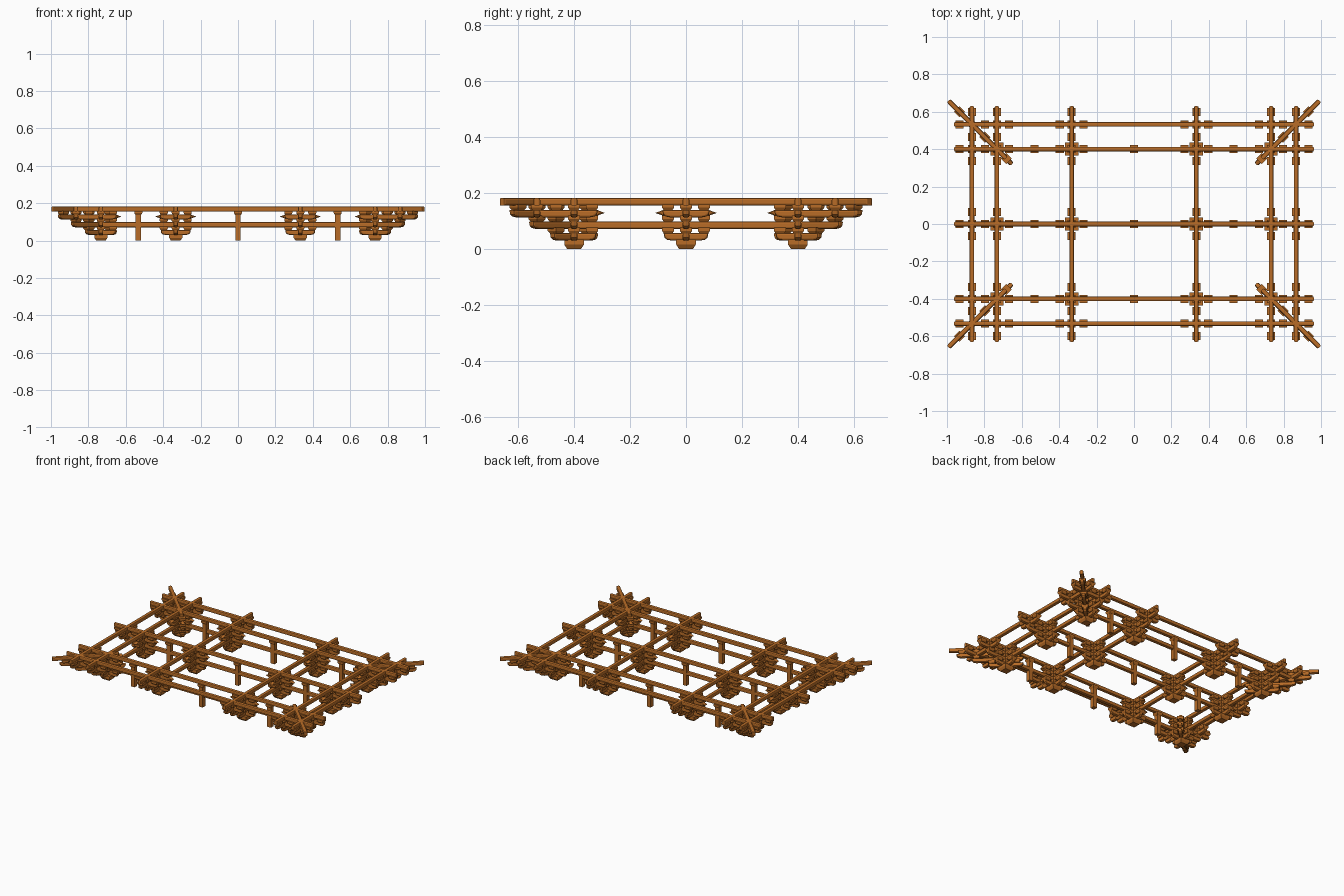
import bpy, bmesh, math
from mathutils import Matrix, Vector

if "Cube" in bpy.data.objects:
    bpy.data.objects.remove(bpy.data.objects["Cube"])

COLS, ROWS = (-0.733, -0.333, 0.333, 0.733), (-0.4, 0.0, 0.4)
Z1, Z2, Z3, Z4 = 0.043, 0.085, 0.126, 0.168      # centre heights of the tiers
H, W, STEP = 0.0135, 0.0125, 0.133               # half height, half width, overhang

wood = bpy.data.materials.new("wood")
wood.diffuse_color = (0.48, 0.15, 0.02, 1)
wood.use_nodes = True
wood.node_tree.nodes["Principled BSDF"].inputs["Base Color"].default_value = wood.diffuse_color


def finish(name, bm):
    bmesh.ops.recalc_face_normals(bm, faces=bm.faces)
    me = bpy.data.meshes.new(name)
    bm.to_mesh(me)
    bm.free()
    me.materials.append(wood)
    ob = bpy.data.objects.new(name, me)
    bpy.context.collection.objects.link(ob)
    return ob


def end_profile(kind, e):
    # end outline from underside to top, for an end pointing along +s
    if kind == "round":
        return [(e - .03, -H), (e - .012, -H * .75), (e - .003, -H * .2), (e, H)]
    if kind == "point":
        return [(e - .045, -H), (e, H * .2), (e - .03, H)]
    return [(e, -H), (e, H)]


def arm(bm, x, y, ang, a, b, z, ka="flat", kb="flat"):
    # side outline extruded across the width, long edges rounded
    right = end_profile(kb, b)
    left = [(-s, h) for s, h in end_profile(ka, -a)][::-1]
    rot = Matrix.Translation((x, y, z)) @ Matrix.Rotation(ang, 4, "Z")
    sides = [[bm.verts.new(rot @ Vector((s, t, h))) for s, h in right + left] for t in (-W, W)]
    n = len(sides[0])
    faces = [bm.faces.new(sides[0]), bm.faces.new(sides[1][::-1])]
    for i in range(n):
        j = (i + 1) % n
        bm.faces.new((sides[0][i], sides[1][i], sides[1][j], sides[0][j]))
    edges = list({e for f in faces for e in f.edges})
    bmesh.ops.bevel(bm, geom=edges, offset=.007, segments=2, profile=.5, affect="EDGES")


def block(bm, x, y, z0, z1, r, ang=0, foot=.7):
    # bearing block: tapered foot under a square cap
    zm = z0 + (z1 - z0) * .45
    rings = []
    for rad, z in ((r * foot, z0), (r, zm), (r, z1)):
        rings.append([bm.verts.new((x + rad * 1.4142 * math.cos(ang + math.pi / 4 + k * math.pi / 2),
                                    y + rad * 1.4142 * math.sin(ang + math.pi / 4 + k * math.pi / 2), z))
                      for k in range(4)])
    bm.faces.new(rings[0][::-1])
    bm.faces.new(rings[2])
    for lo, hi in zip(rings, rings[1:]):
        for k in range(4):
            m = (k + 1) % 4
            bm.faces.new((lo[k], lo[m], hi[m], hi[k]))


def small_block(bm, x, y, tier, ang=0):
    block(bm, x, y, tier + H - .002, tier + H + .02, .0215, ang)


def bracket(cx, cy):
    bm = bmesh.new()
    out = (math.copysign(1, cx) if abs(cx) > .7 else 0,
           math.copysign(1, cy) if abs(cy) > .3 else 0)
    block(bm, cx, cy, 0, .034, .035, foot=.72)
    for z in (Z1, Z2, Z3):
        small_block(bm, cx, cy, z)
    for ax in (0, 1):
        o, side = out[ax], out[1 - ax]
        d = o or 1

        def at(s, t=0):
            p = (s, t) if ax == 0 else (t, s)
            return cx + p[0], cy + p[1]

        ang = (0 if d > 0 else math.pi) + ax * math.pi / 2
        # short lowest arm and long third arm
        arm(bm, cx, cy, ang, -.08, .08, Z1, "round", "round")
        if o:
            arm(bm, cx, cy, ang, -.11, .225, Z3, "point", "round")
        else:
            arm(bm, cx, cy, ang, -.11, .11, Z3, "point", "point")
        for s in (-.064, .064):
            for z in (Z1, Z2, Z3):
                small_block(bm, *at(s), z)
        if o:
            # overhang: cross arm carrying the outer purlin
            small_block(bm, *at(o * STEP), Z2)
            for s in (STEP, .2):
                small_block(bm, *at(o * s), Z3)
            sd = side or 1
            px, py = at(o * STEP)
            cross = (0 if sd > 0 else math.pi) + (1 - ax) * math.pi / 2
            arm(bm, px, py, cross, -.085, .225 if side else .085, Z3, "round", "round")
            for t in (-.064, .064) + ((.2,) if side else ()):
                small_block(bm, *at(o * STEP, sd * t), Z3)
    if out[0] and out[1]:
        # corner: diagonal arms stepping out to the hip beam
        ang, r2 = math.atan2(out[1], out[0]), math.sqrt(2)
        arm(bm, cx, cy, ang, -.08 * r2, .08 * r2, Z1, "round", "round")
        arm(bm, cx, cy, ang, -.08 * r2, .155 * r2, Z2, "round", "round")
        arm(bm, cx, cy, ang, -.08 * r2, .225 * r2, Z3, "point", "round")
        for s, zs in ((.064, (Z1, Z2, Z3)), (-.05, (Z1, Z2, Z3)), (STEP, (Z2, Z3)), (.2, (Z3,))):
            for z in zs:
                small_block(bm, cx + out[0] * s, cy + out[1] * s, z, ang)
        arm(bm, cx, cy, ang, -.048 * r2, .2585 * r2, Z4)
    finish("corner_bracket" if out[0] and out[1] else "bracket", bm)


for x in COLS:
    for y in ROWS:
        bracket(x, y)

# tie beams on the second tier, run through to the overhang
bm = bmesh.new()
for y in ROWS:
    arm(bm, 0, y, 0, -.888, .888, Z2, "round", "round")
for x in COLS:
    arm(bm, x, 0, math.pi / 2, -.555, .555, Z2, "round", "round")
finish("tie_beams", bm)

# top purlins, including the outer ring
bm = bmesh.new()
for y in ROWS + (-.533, .533):
    arm(bm, 0, y, 0, -.962, .962, Z4)
for x in COLS + (-.867, .867):
    arm(bm, x, 0, math.pi / 2, -.63, .63, Z4)
finish("top_purlins", bm)

# short struts between the brackets
bm = bmesh.new()
for y in ROWS:
    for x in (-.533, 0, .533):
        block(bm, x, y, 0, .142, .0145, foot=1)
        small_block(bm, x, y, Z3)
finish("struts", bm)
